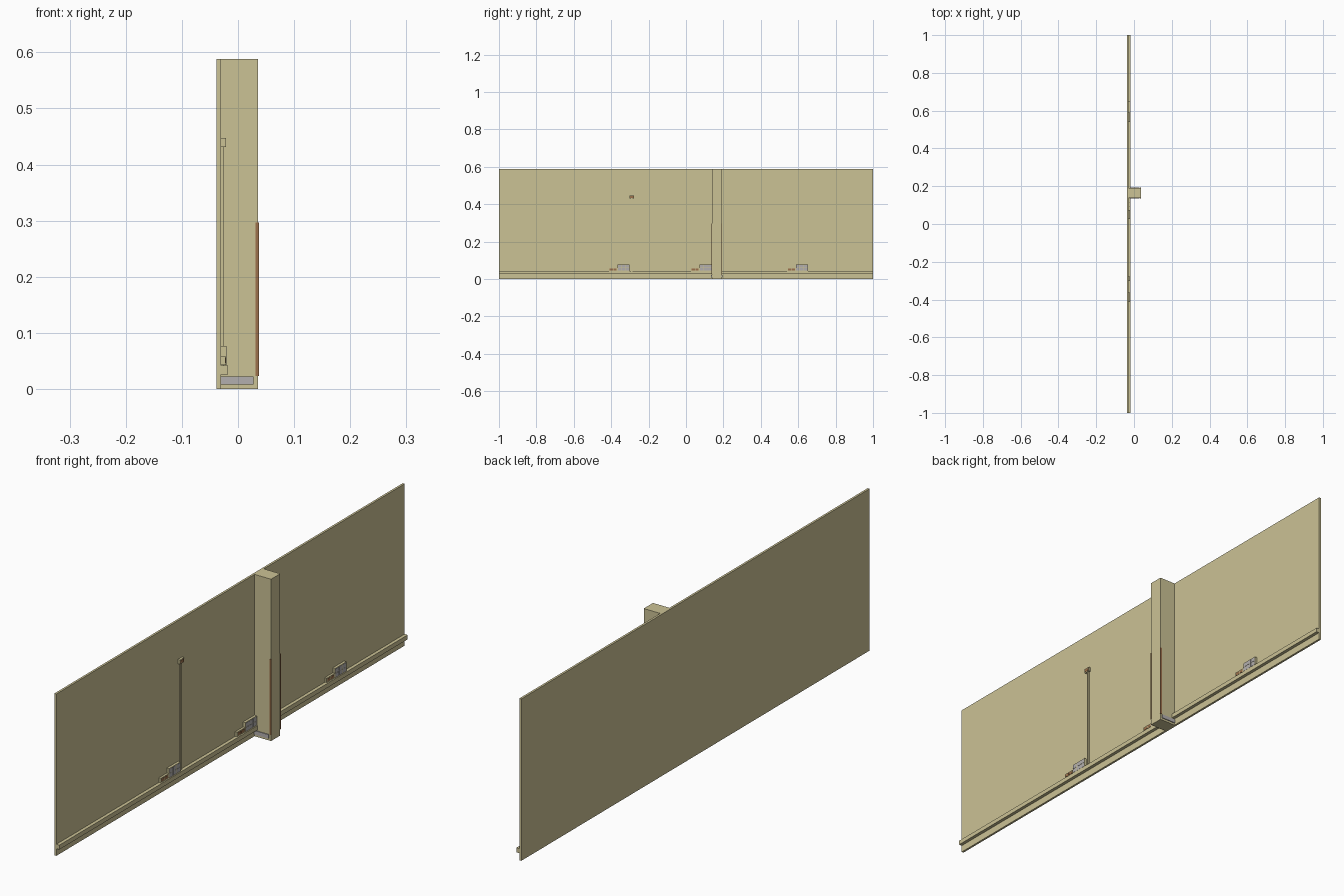
import bpy
import bmesh

cube = bpy.data.objects.get("Cube")
if cube:
    bpy.data.objects.remove(cube, do_unlink=True)


def material(name, color):
    mat = bpy.data.materials.new(name)
    mat.use_nodes = True
    mat.diffuse_color = (*color, 1)
    mat.node_tree.nodes["Principled BSDF"].inputs["Base Color"].default_value = (*color, 1)
    return mat


BEIGE = material("beige", (0.60, 0.54, 0.30))
BROWN = material("brown", (0.33, 0.16, 0.07))
GREY = material("grey", (0.45, 0.43, 0.43))


def prism(name, outline, z0, z1, mat):
    """Extrude a plan outline from z0 up to z1."""
    bm = bmesh.new()
    face = bm.faces.new([bm.verts.new((x, y, z0)) for x, y in outline])
    top = bmesh.ops.extrude_face_region(bm, geom=[face])["geom"]
    bmesh.ops.translate(bm, vec=(0, 0, z1 - z0),
                        verts=[v for v in top if isinstance(v, bmesh.types.BMVert)])
    bmesh.ops.recalc_face_normals(bm, faces=bm.faces)
    mesh = bpy.data.meshes.new(name)
    bm.to_mesh(mesh)
    bm.free()
    mesh.materials.append(mat)
    obj = bpy.data.objects.new(name, mesh)
    bpy.context.collection.objects.link(obj)
    return obj


def box(name, x, y, z, mat):
    (x0, x1), (y0, y1) = x, y
    return prism(name, [(x0, y0), (x1, y0), (x1, y1), (x0, y1)], *z, mat)


WALL = -0.03          # room-side surface of the wall
HEIGHT = 0.588
POST_Y = (0.138, 0.191)
POST_X = 0.036

# Wall, post and the cable trunking along the foot of the wall
box("wall", (-0.038, WALL), (-1, 1), (0, HEIGHT), BEIGE)
box("post", (WALL, POST_X), POST_Y, (0, HEIGHT), BEIGE)
for name, span in (("trunking_front", (-1, POST_Y[0])), ("trunking_back", (POST_Y[1], 1))):
    box(name, (WALL, -0.018), span, (0.026, 0.042), BEIGE)

# Corner guards and foot plates on both sides of the post
t, leg = 0.0018, 0.005
for side, edge, d in (("front", POST_Y[0], 1), ("back", POST_Y[1], -1)):
    xo, yo = POST_X + t, edge - d * t
    prism(f"corner_guard_{side}",
          [(xo, yo), (xo, edge + d * t), (POST_X, edge + d * t), (POST_X, edge),
           (POST_X - leg, edge), (POST_X - leg, yo)], 0.023, 0.297, BROWN)
    box(f"foot_plate_{side}", (WALL, 0.028), sorted((edge, edge - d * 0.003)),
        (0.008, 0.022), GREY)

# Socket groups: a low outlet beside a taller bank of modules
for i, y in enumerate((-0.412, 0.026, 0.541), 1):
    box(f"outlet_box_{i}", (WALL, -0.022), (y, y + 0.046), (0.043, 0.059), BEIGE)
    for k in range(2):
        a = y + 0.004 + k * 0.02
        box(f"outlet_face_{i}_{k + 1}", (-0.022, -0.0212), (a, a + 0.017),
            (0.046, 0.056), BROWN)
    b = y + 0.046
    box(f"socket_bank_{i}", (WALL, -0.0205), (b, b + 0.065), (0.043, 0.077), BEIGE)
    for row in range(2):
        for k in range(3):
            a, z = b + 0.002 + k * 0.021, 0.0445 + row * 0.016
            box(f"socket_face_{i}_{row + 1}_{k + 1}", (-0.0205, -0.0197),
                (a, a + 0.019), (z, z + 0.0145), GREY)

# Wall switch fed by a vertical conduit
box("conduit", (WALL, -0.025), (-0.294, -0.286), (0.042, 0.432), BEIGE)
box("switch_box", (WALL, -0.0218), (-0.302, -0.278), (0.431, 0.447), BEIGE)
box("switch_face", (-0.0218, -0.021), (-0.299, -0.281), (0.434, 0.444), BROWN)
